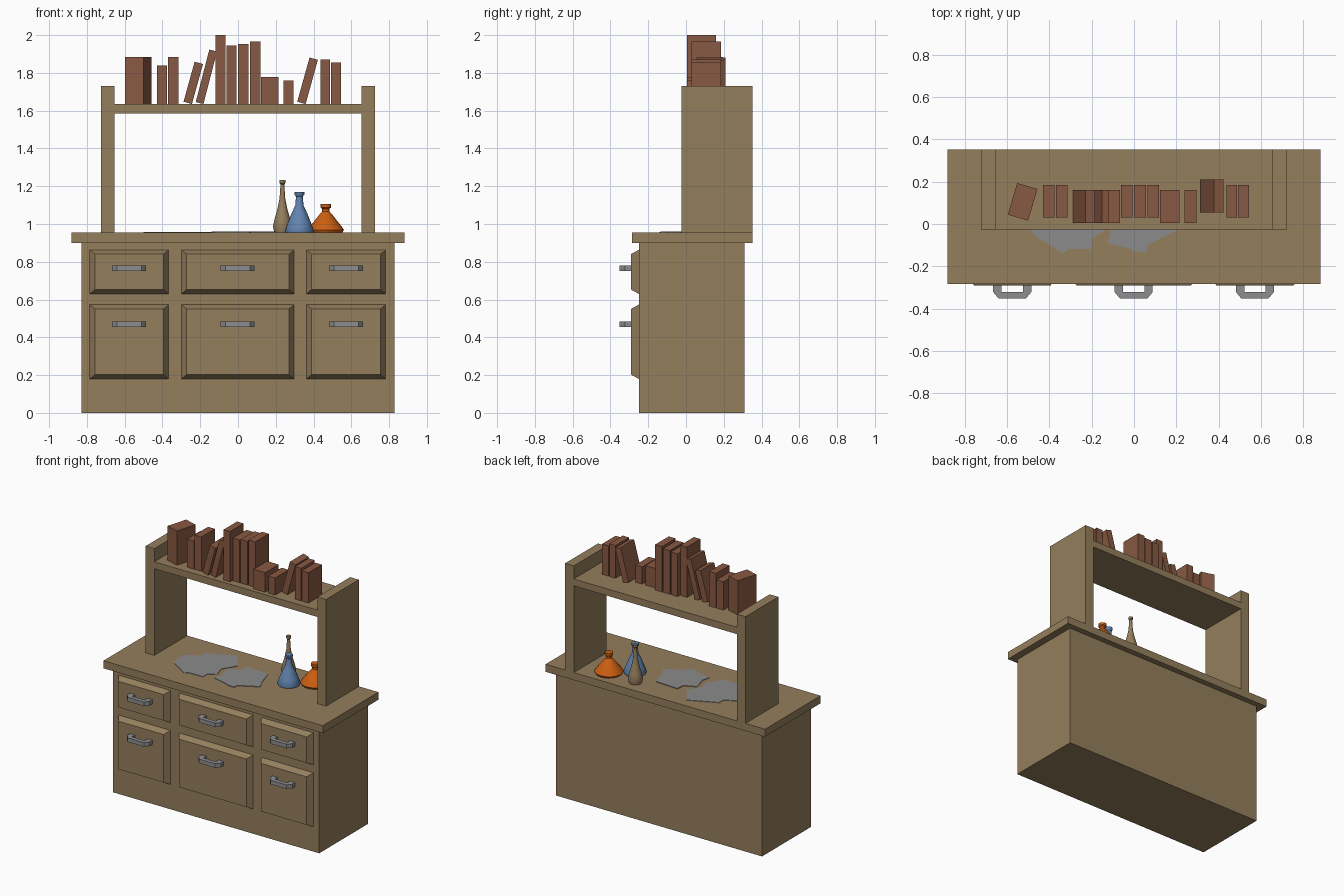
import bpy, bmesh, math
from mathutils import Matrix, Vector

cube = bpy.data.objects.get("Cube")
if cube:
    bpy.data.objects.remove(cube, do_unlink=True)


def material(name, r, g, b):
    m = bpy.data.materials.new(name)
    m.use_nodes = True
    m.diffuse_color = (r, g, b, 1)
    m.node_tree.nodes["Principled BSDF"].inputs["Base Color"].default_value = (r, g, b, 1)
    return m


WOOD = material("wood", 0.30, 0.21, 0.108)
BOOK = material("book_brown", 0.25, 0.10, 0.056)
METAL = material("metal_grey", 0.27, 0.27, 0.285)
PAPER = material("paper_grey", 0.26, 0.26, 0.26)
BLUE = material("glass_blue", 0.12, 0.23, 0.43)
ORANGE = material("glass_orange", 0.60, 0.115, 0.006)


def finish(name, bm, mat, smooth=False):
    bmesh.ops.recalc_face_normals(bm, faces=bm.faces)
    me = bpy.data.meshes.new(name)
    bm.to_mesh(me)
    bm.free()
    me.materials.append(mat)
    if smooth:
        me.shade_smooth()
        me.set_sharp_from_angle(angle=math.radians(35))
    ob = bpy.data.objects.new(name, me)
    bpy.context.collection.objects.link(ob)
    return ob


def box_bm(x0, x1, y0, y1, z0, z1):
    bm = bmesh.new()
    bmesh.ops.create_cube(bm, size=1)
    bmesh.ops.scale(bm, vec=(x1 - x0, y1 - y0, z1 - z0), verts=bm.verts)
    bmesh.ops.translate(bm, vec=((x0 + x1) / 2, (y0 + y1) / 2, (z0 + z1) / 2), verts=bm.verts)
    return bm


def box(name, *size, mat=WOOD):
    return finish(name, box_bm(*size), mat)


def plate(name, outline, z0, z1, mat, dx=0):
    """Extrude a flat outline upwards."""
    bm = bmesh.new()
    face = bm.faces.new([bm.verts.new((x + dx, y, z0)) for x, y in outline])
    ext = bmesh.ops.extrude_face_region(bm, geom=[face])
    top = [v for v in ext["geom"] if isinstance(v, bmesh.types.BMVert)]
    bmesh.ops.translate(bm, vec=(0, 0, z1 - z0), verts=top)
    return finish(name, bm, mat)


def vase(name, x, y, profile, mat, z0=0.955, steps=24):
    """Spin a radius/height profile, closed at both ends."""
    bm = bmesh.new()
    pts = [(0, 0)] + profile + [(0, profile[-1][1])]
    vs = [bm.verts.new((r, 0, z)) for r, z in pts]
    es = [bm.edges.new(p) for p in zip(vs, vs[1:])]
    bmesh.ops.spin(bm, geom=vs + es, cent=(0, 0, 0), axis=(0, 0, 1),
                   angle=math.tau, steps=steps)
    bmesh.ops.remove_doubles(bm, verts=bm.verts, dist=0.0005)
    ob = finish(name, bm, mat, smooth=True)
    ob.location = (x, y, z0)


# Carcass, worktop and overhead shelf
box("cabinet_body", -0.828, 0.828, -0.25, 0.31, 0, 0.9)
box("worktop", -0.882, 0.882, -0.285, 0.352, 0.9, 0.955)
box("right_post", -0.725, -0.655, -0.025, 0.352, 0.955, 1.73)
box("left_post", 0.655, 0.725, -0.025, 0.352, 0.955, 1.73)
box("book_shelf", -0.655, 0.655, -0.025, 0.352, 1.585, 1.635)

# Drawer fronts with sloped edges, each with a handle
half_grip = [(0.09, -0.28), (0.09, -0.322), (0.065, -0.352)]
half_inner = [(0.05, -0.322), (0.05, -0.28)]
grip = (half_grip + [(-x, y) for x, y in reversed(half_grip)]
        + [(-x, y) for x, y in reversed(half_inner)] + half_inner)
columns = (("right", -0.785, -0.367), ("middle", -0.30, 0.297), ("left", 0.362, 0.782))
rows = (("upper", 0.63, 0.863, 0.765), ("lower", 0.18, 0.573, 0.47))
for side, x0, x1 in columns:
    for level, z0, z1, grip_z in rows:
        bm = box_bm(x0, x1, -0.29, -0.25, z0, z1)
        mid = Vector(((x0 + x1) / 2, 0, (z0 + z1) / 2))
        for v in bm.verts:
            if v.co.y < -0.28:
                v.co.x -= math.copysign(0.027, v.co.x - mid.x)
                v.co.z -= math.copysign(0.022, v.co.z - mid.z)
        finish(f"{level}_{side}_drawer", bm, WOOD)
        plate(f"{level}_{side}_handle", grip, grip_z - 0.015, grip_z + 0.015, METAL, dx=mid.x)

# Books: left edge, width, height, front y, lean in degrees
BASE = 1.635
books = [
    (-0.43, 0.055, 0.205, 0.03, 0), (-0.37, 0.055, 0.25, 0.03, 0),
    (-0.29, 0.046, 0.22, 0.005, 15.5), (-0.225, 0.042, 0.287, 0.005, 14.5),
    (-0.12, 0.053, 0.365, 0.005, 0), (-0.062, 0.055, 0.31, 0.03, 0),
    (0.001, 0.055, 0.317, 0.03, 0), (0.063, 0.055, 0.33, 0.03, 0),
    (0.122, 0.093, 0.142, 0.005, 0), (0.24, 0.055, 0.125, 0.005, 0),
    (0.312, 0.046, 0.243, 0.055, 15.5), (0.437, 0.05, 0.237, 0.03, 0),
    (0.492, 0.053, 0.22, 0.03, 0)]
for i, (x, w, h, y, lean) in enumerate(books, 1):
    ob = box(f"book_{i}", -w, 0, 0, 0.155, 0, h, mat=BOOK)
    ob.location = (x + w, y, BASE)
    ob.rotation_euler.y = math.radians(lean)
turned = box("turned_book", -0.05, 0.05, -0.078, 0.078, 0, 0.25, mat=BOOK)
turned.location = (-0.527, 0.105, BASE)
turned.rotation_euler.z = math.radians(-16.5)

# Vases
vase("tall_vase", 0.235, 0.245,
     [(0.042, 0), (0.05, 0.03), (0.042, 0.07), (0.026, 0.125), (0.015, 0.18),
      (0.010, 0.255), (0.016, 0.262), (0.016, 0.278)], WOOD)
vase("blue_vase", 0.325, 0.12,
     [(0.073, 0), (0.076, 0.012), (0.062, 0.05), (0.04, 0.105), (0.022, 0.142),
      (0.018, 0.19), (0.026, 0.202), (0.026, 0.215)], BLUE)
vase("orange_vase", 0.465, 0.22,
     [(0.088, 0), (0.096, 0.014), (0.085, 0.03), (0.03, 0.1),
      (0.019, 0.11), (0.019, 0.125), (0.028, 0.132), (0.028, 0.15)], ORANGE)

# Torn paper sheets on the worktop
sheet_a = [(-0.49, -0.03), (-0.47, -0.055), (-0.335, -0.14), (-0.31, -0.118), (-0.2, -0.118),
           (-0.2, -0.07), (-0.145, -0.035), (-0.17, 0.05), (-0.11, 0.15), (-0.2, 0.28),
           (-0.4, 0.19), (-0.4, 0.14), (-0.5, 0.09)]
sheet_b = [(-0.11, -0.03), (-0.125, -0.09), (-0.015, -0.118), (0, -0.13), (0.06, -0.135),
           (0.065, -0.1), (0.2, -0.03), (0.17, 0.03), (0.13, 0.16), (-0.05, 0.17),
           (-0.055, 0.11), (-0.14, 0.07)]
plate("right_paper", sheet_a, 0.955, 0.958, PAPER)
plate("left_paper", sheet_b, 0.955, 0.959, PAPER)
